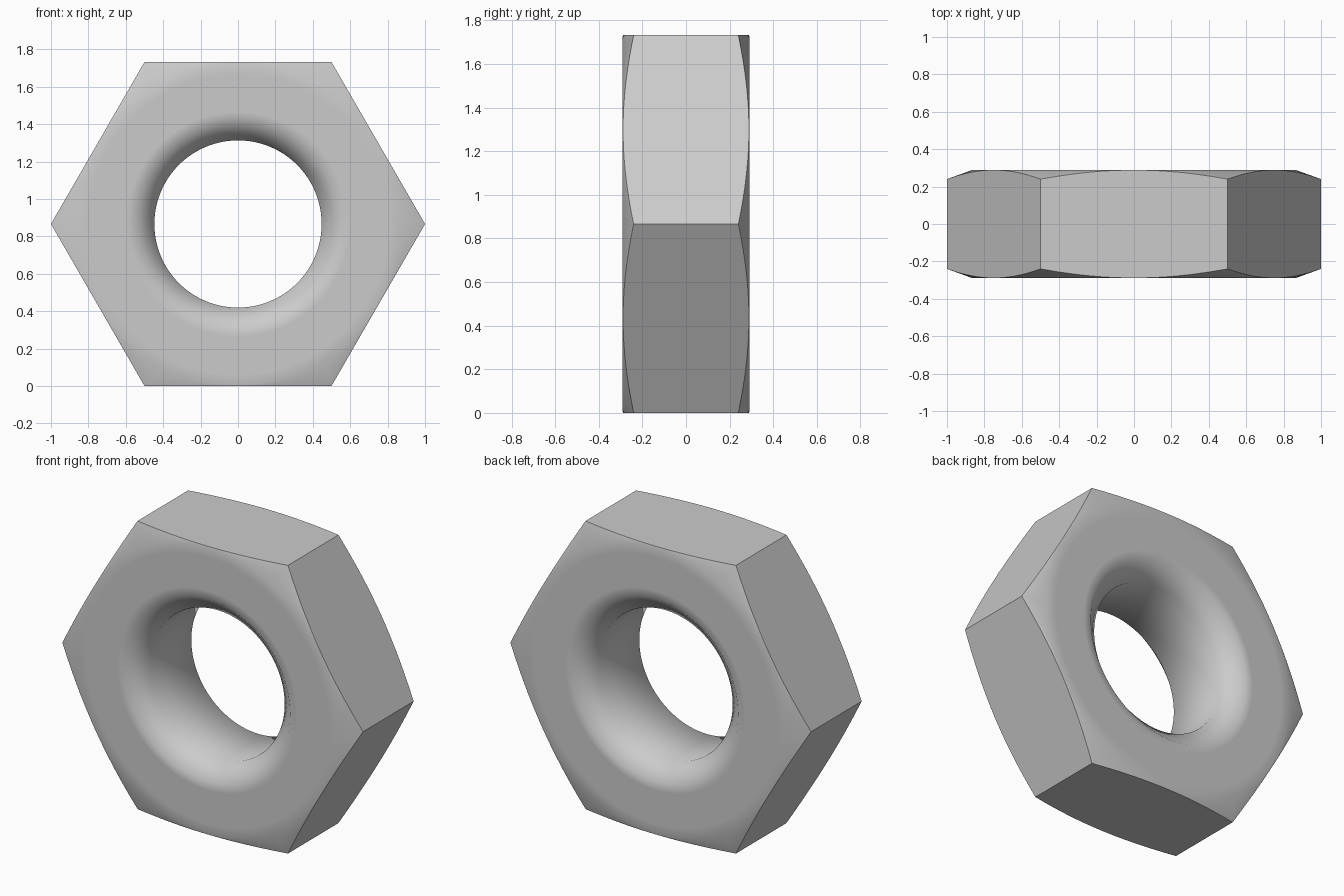
import bpy
import bmesh
from math import cos, sin, pi, radians

cube = bpy.data.objects.get("Cube")
if cube:
    bpy.data.objects.remove(cube, do_unlink=True)

SEGMENTS = 96          # multiple of six, so the corners fall on a segment
APOTHEM = cos(pi / 6)  # centre to flat side, with corners at radius 1
HALF = 0.29            # half the thickness
BORE, SINK, SINK_DEPTH = 0.447, 0.55, 0.095
CHAMFER, DROP = 0.862, 0.05


def hex_radius(angle):
    """Distance from the centre to the hexagon's edge."""
    return APOTHEM / cos(angle % (pi / 3) - pi / 6)


def section(angle):
    """Closed cross-section (radius, depth) of the nut at one angle."""
    edge = hex_radius(angle)
    lowered = HALF - DROP * (edge - CHAMFER) / (1 - CHAMFER)
    half = [(BORE, HALF - SINK_DEPTH), (SINK, HALF), (SINK + 0.05, HALF),
            (CHAMFER - 0.06, HALF), (CHAMFER, HALF), (edge, lowered)]
    return half + [(r, -y) for r, y in reversed(half)]


# Sweep the cross-section around the bore axis
bm = bmesh.new()
rings = []
for i in range(SEGMENTS):
    a = 2 * pi * i / SEGMENTS
    rings.append([bm.verts.new((r * cos(a), y, r * sin(a) + APOTHEM))
                  for r, y in section(a)])

for i, ring in enumerate(rings):
    following = rings[(i + 1) % SEGMENTS]
    for j in range(len(ring)):
        k = (j + 1) % len(ring)
        bm.faces.new((ring[j], ring[k], following[k], following[j]))
bmesh.ops.recalc_face_normals(bm, faces=bm.faces)

mesh = bpy.data.meshes.new("hex_nut")
bm.to_mesh(mesh)
bm.free()
nut = bpy.data.objects.new("hex_nut", mesh)
bpy.context.collection.objects.link(nut)

# Soft countersink and chamfer, crisp hexagon edges
bpy.ops.object.select_all(action='DESELECT')
nut.select_set(True)
bpy.context.view_layer.objects.active = nut
bpy.ops.object.shade_smooth_by_angle(angle=radians(50))
